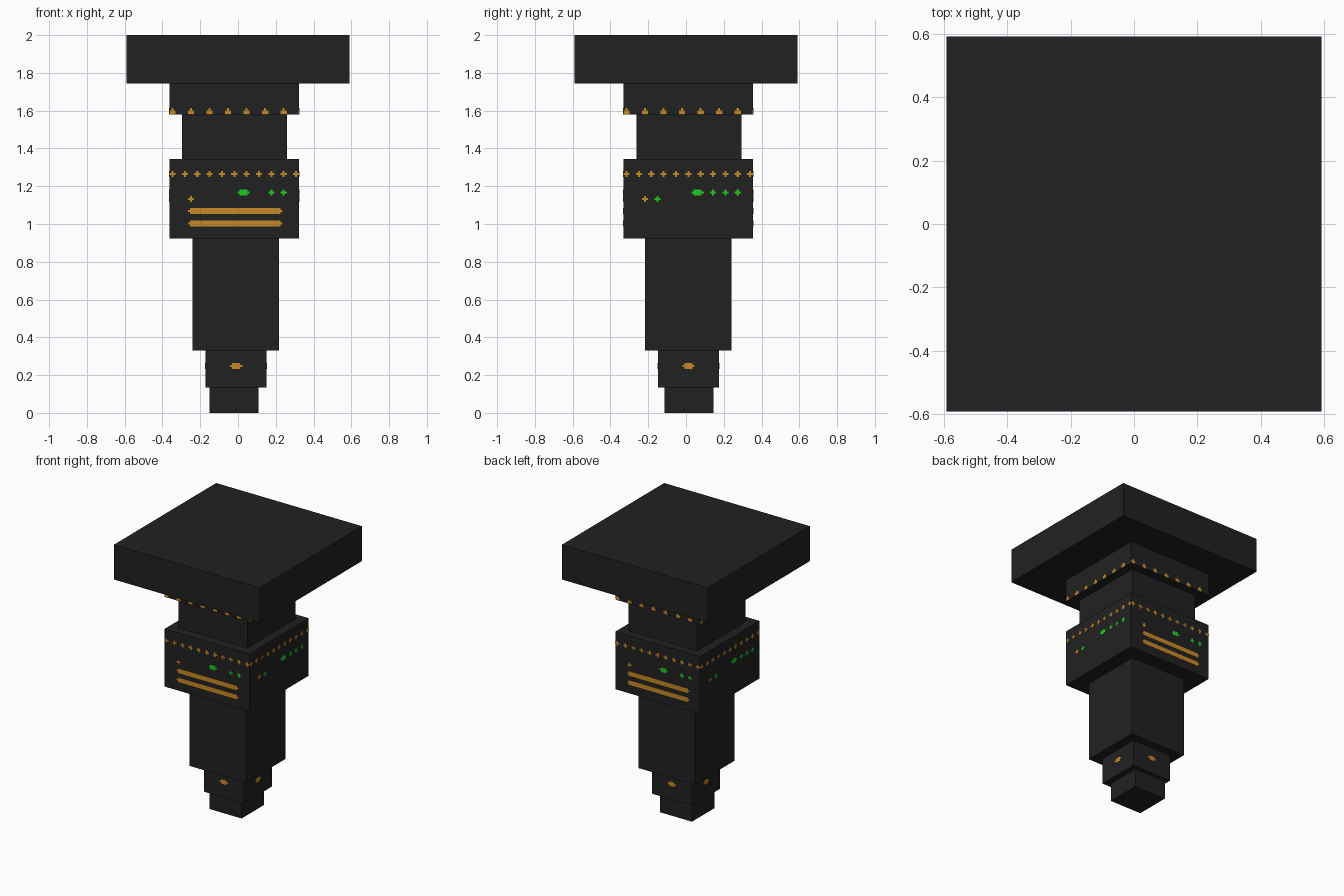
import bpy
import bmesh
import math
from mathutils import Matrix, Vector

if "Cube" in bpy.data.objects:
    bpy.data.objects.remove(bpy.data.objects["Cube"])

CELL = 0.0109    # size of one pixel step in the painted lights
PROUD = 0.002    # how far the light plates stand out
FRONT_BACK, SIDES, ALL = (0, 2), (1, 3), (0, 1, 2, 3)


def material(name, rgb):
    m = bpy.data.materials.new(name)
    m.diffuse_color = (*rgb, 1)
    m.use_nodes = True
    m.node_tree.nodes["Principled BSDF"].inputs["Base Color"].default_value = m.diffuse_color
    return m


DARK = material("charcoal", (0.0152, 0.0152, 0.0152))
AMBER = material("amber", (0.578, 0.254, 0.019))
GREEN = material("green", (0.0137, 0.604, 0.0176))


def finish(bm, name, mat):
    bmesh.ops.recalc_face_normals(bm, faces=bm.faces)
    mesh = bpy.data.meshes.new(name)
    bm.to_mesh(mesh)
    bm.free()
    mesh.materials.append(mat)
    bpy.context.collection.objects.link(bpy.data.objects.new(name, mesh))


def block(name, cx, cy, half, z0, z1):
    """Square block; returns its centre and half width for placing lights."""
    bm = bmesh.new()
    bmesh.ops.create_cube(bm, size=1, matrix=Matrix.Translation((cx, cy, (z0 + z1) / 2))
                          @ Matrix.Diagonal((2 * half, 2 * half, z1 - z0, 1)))
    finish(bm, name, DARK)
    return cx, cy, half


def lights(name, mat, base, faces, marks, cut_bottom=False):
    """Stepped plates: each mark is (first cell, cells wide, height)."""
    cx, cy, half = base
    bm = bmesh.new()
    for k in faces:
        place = Matrix.Translation((cx, cy, 0)) @ Matrix.Rotation(k * math.pi / 2, 4, 'Z')
        for first, wide, z in marks:
            c = CELL
            u0, u1 = -half + first * c, -half + (first + wide) * c
            a, b = 0.5 * c, 1.5 * c
            if cut_bottom:
                outline = [(u0, -b), (u1, -b), (u1, a), (u1 - c, a),
                           (u1 - c, b), (u0 + c, b), (u0 + c, a), (u0, a)]
            else:
                outline = [(u0 + c, -b), (u1 - c, -b), (u1 - c, -a), (u1, -a),
                           (u1, a), (u1 - c, a), (u1 - c, b), (u0 + c, b),
                           (u0 + c, a), (u0, a), (u0, -a), (u0 + c, -a)]
            face = bm.faces.new([bm.verts.new(place @ Vector((u, -half - PROUD, z + v)))
                                 for u, v in outline])
            ext = bmesh.ops.extrude_face_region(bm, geom=[face], use_keep_orig=True)
            inward = place.to_3x3() @ Vector((0, 2 * PROUD, 0))
            bmesh.ops.translate(bm, vec=inward, verts=[g for g in ext["geom"]
                                if isinstance(g, bmesh.types.BMVert)])
    finish(bm, name, mat)


# Stacked blocks, top to bottom
block("top_slab", 0, 0, 0.591, 1.745, 2.0)
collar = block("upper_collar", -0.02, 0.012, 0.343, 1.58, 1.745)
block("neck", -0.018, 0.015, 0.278, 1.345, 1.58)
body = block("main_body", -0.02, 0.012, 0.343, 0.923, 1.345)
block("shaft", -0.011, 0.012, 0.229, 0.331, 0.923)
lower = block("lower_block", -0.01, 0.013, 0.162, 0.135, 0.331)
block("bottom_tip", -0.021, 0.016, 0.13, 0, 0.135)

# Rows of amber lights round the collar and body
lights("collar_lights", AMBER, collar, ALL,
       [(9 * i, 3, 1.5965) for i in range(7)], cut_bottom=True)
lights("body_lights", AMBER, body, ALL, [(6 * i, 3, 1.265) for i in range(11)])

# Front and back panels
lights("panel_bars", AMBER, body, FRONT_BACK, [(9, 46, 1.069), (9, 46, 1.003)])
lights("panel_green", GREEN, body, FRONT_BACK,
       [(33, 6, 1.167), (48, 3, 1.167), (54, 3, 1.167)])

# Side panels
lights("side_green", GREEN, body, SIDES,
       [(33, 6, 1.167), (42, 3, 1.167), (48, 3, 1.167), (54, 3, 1.167), (15, 3, 1.133)])

# Single amber lights
lights("panel_dots", AMBER, body, ALL, [(9, 3, 1.133)])
lights("lower_lights", AMBER, lower, ALL, [(0.162 / CELL - 3, 6, 0.249)])
